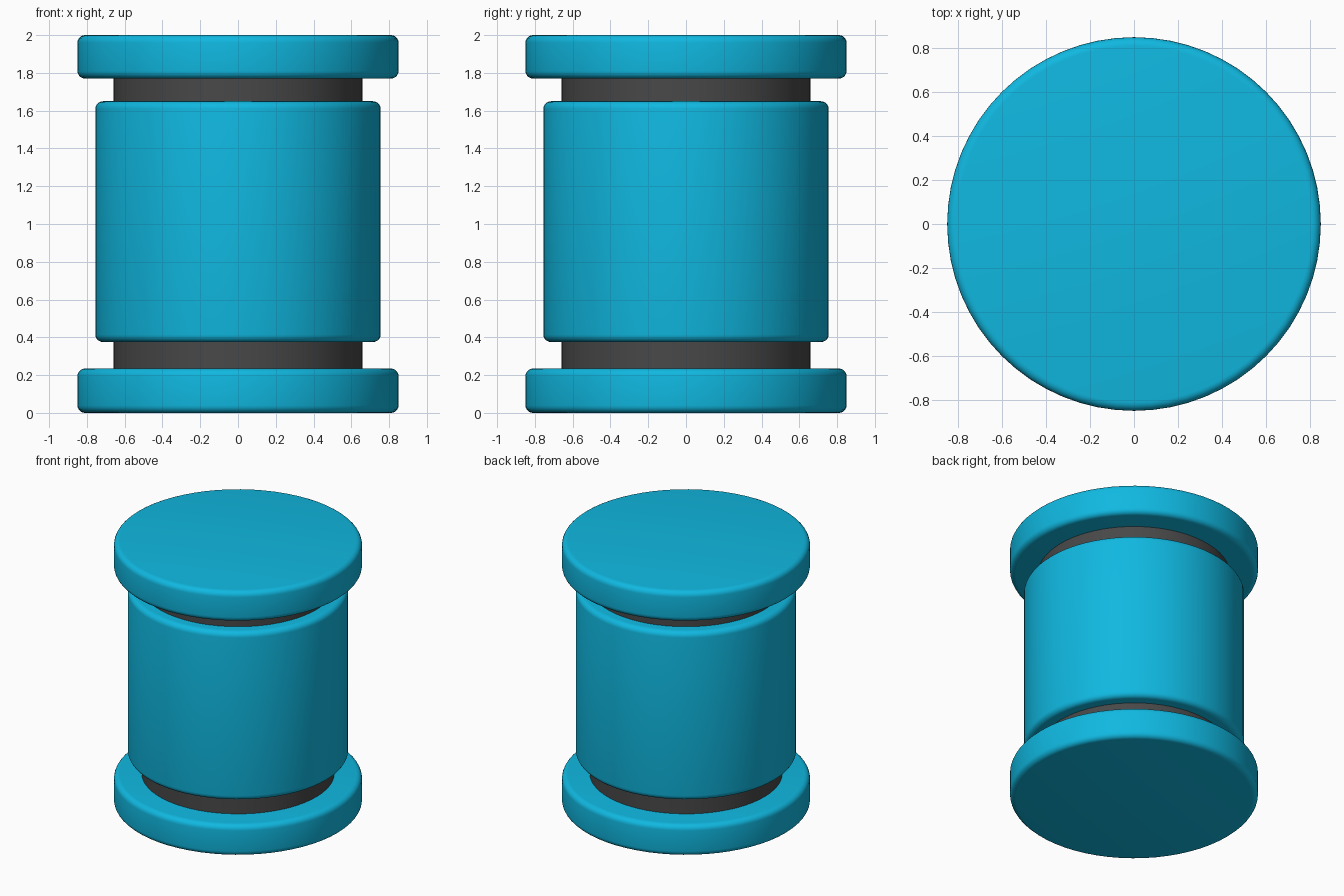
import bpy
from math import radians

cube = bpy.data.objects.get("Cube")
if cube:
    bpy.data.objects.remove(cube, do_unlink=True)


def make_material(name, rgb):
    mat = bpy.data.materials.new(name)
    mat.use_nodes = True
    mat.diffuse_color = (*rgb, 1)
    bsdf = mat.node_tree.nodes["Principled BSDF"]
    bsdf.inputs["Base Color"].default_value = (*rgb, 1)
    return mat


def make_drum(name, radius, bottom, top, mat, bevel=0.0):
    """Upright cylinder with optionally rounded rims."""
    bpy.ops.mesh.primitive_cylinder_add(
        vertices=64, radius=radius, depth=top - bottom,
        location=(0, 0, (bottom + top) / 2))
    obj = bpy.context.object
    obj.name = name
    obj.data.materials.append(mat)
    if bevel:
        mod = obj.modifiers.new("Rounded rims", "BEVEL")
        mod.width = bevel
        mod.segments = 5
        mod.limit_method = "ANGLE"
        mod.angle_limit = radians(40)
        bpy.ops.object.modifier_apply(modifier=mod.name)
    bpy.ops.object.shade_smooth_by_angle(angle=radians(35))
    return obj


blue = make_material("bright blue", (0.005, 0.48, 0.75))
grey = make_material("dark grey", (0.065, 0.065, 0.065))

# Rounded end caps
make_drum("bottom_cap", 0.85, 0.0, 0.235, blue, 0.04)
make_drum("top_cap", 0.85, 1.77, 2.0, blue, 0.04)

# Main barrel
make_drum("barrel", 0.755, 0.375, 1.65, blue, 0.04)

# Inner core showing in the two grooves
make_drum("core", 0.66, 0.2, 1.8, grey)
